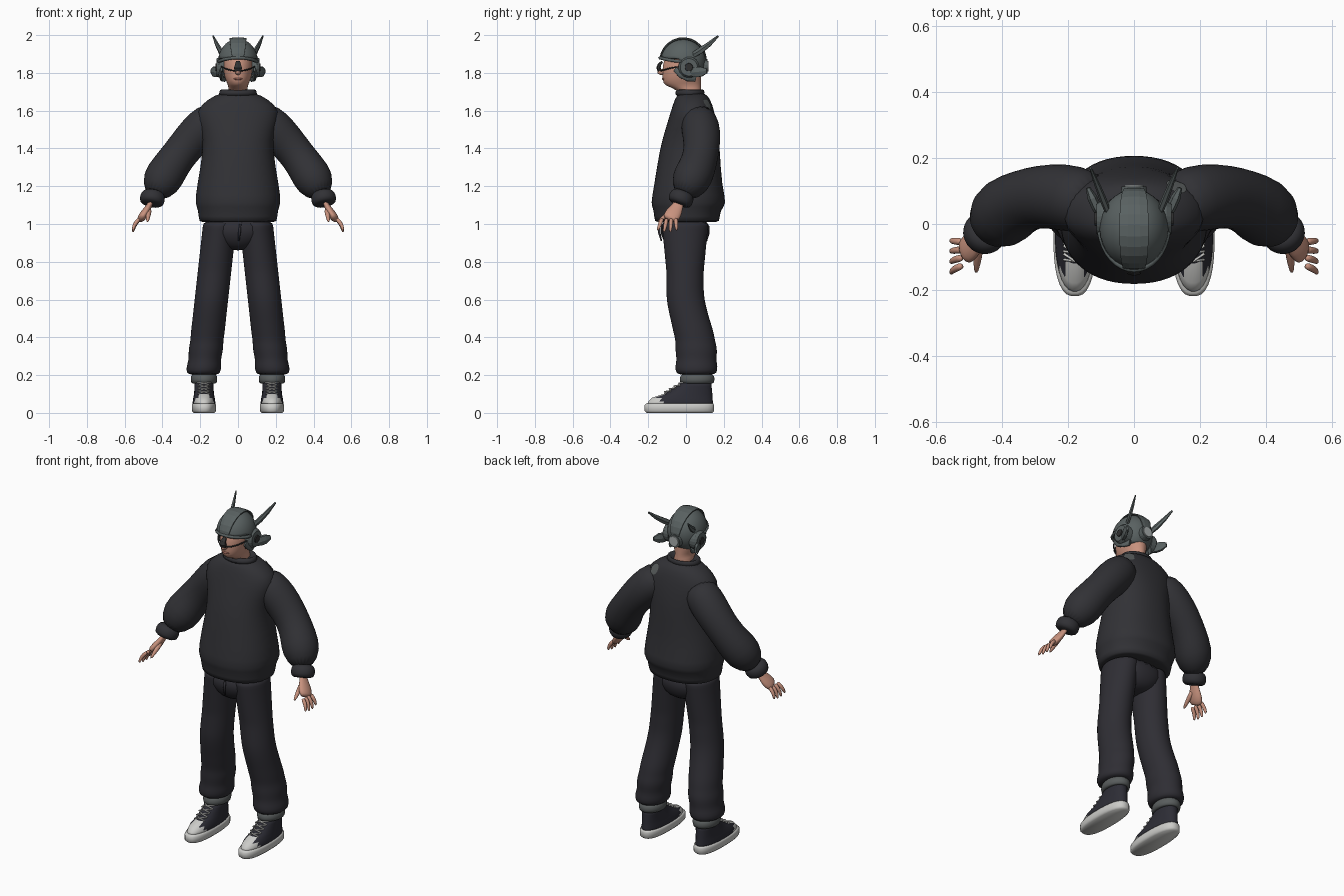
import bpy, bmesh, math
from mathutils import Vector

default_cube = bpy.data.objects.get("Cube")
if default_cube:
    bpy.data.objects.remove(default_cube)


def material(name, red, green, blue):
    mat = bpy.data.materials.new(name)
    mat.use_nodes = True
    mat.diffuse_color = (red, green, blue, 1)
    mat.node_tree.nodes["Principled BSDF"].inputs["Base Color"].default_value = mat.diffuse_color
    return mat


KNIT = material("charcoal_knit", .031, .031, .036)
TROUSER = material("dark_trouser", .028, .027, .034)
SKIN = material("skin", .58, .29, .21)
SHELL = material("helmet_grey", .1, .12, .12)
TRIM = material("dark_trim", .03, .03, .03)
TURN_UP = material("turn_up_grey", .1, .11, .11)
RUBBER = material("white_rubber", .6, .6, .58)
CANVAS = material("shoe_canvas", .026, .026, .036)
PORT = material("pale_port_grey", .4, .43, .43)
LIPS = material("lips", .42, .17, .13)


def finish(name, bm, materials, smooth=True, subdivide=False):
    bmesh.ops.recalc_face_normals(bm, faces=bm.faces)
    mesh = bpy.data.meshes.new(name)
    bm.to_mesh(mesh)
    bm.free()
    for mat in materials:
        mesh.materials.append(mat)
    for polygon in mesh.polygons:
        polygon.use_smooth = smooth
    part = bpy.data.objects.new(name, mesh)
    bpy.context.collection.objects.link(part)
    if subdivide:
        modifier = part.modifiers.new("rounding", "SUBSURF")
        modifier.levels = modifier.render_levels = 1
    return part


def power(value, exponent):
    return math.copysign(abs(value) ** exponent, value)


def bridge(rings, sides=24, squareness=1.0):
    """Join rings given as (centre, axis, axis) and cap both ends."""
    bm = bmesh.new()
    loops = []
    for centre, across, along in rings:
        angles = [math.tau * (i + .5) / sides for i in range(sides)]
        loops.append([bm.verts.new(centre + across * power(math.cos(a), squareness)
                                   + along * power(math.sin(a), squareness)) for a in angles])
    for lower, upper in zip(loops, loops[1:]):
        for i in range(sides):
            j = (i + 1) % sides
            bm.faces.new((lower[i], lower[j], upper[j], upper[i]))
    bm.faces.new(loops[0])
    bm.faces.new(loops[-1])
    return bm


def ring(z, wide, front, back, x=0):
    """Level ring from its half width and its front and back limits."""
    return (Vector((x, (front + back) / 2, z)), Vector((wide, 0, 0)),
            Vector((0, (back - front) / 2, 0)))


def tube(name, mat, points, radii, flat=1.0, axis=(0, 1, 0), sides=12, smooth=True, subdivide=False):
    """Sweep along points; flat thins it across the given axis."""
    rings = []
    for i, (point, radius) in enumerate(zip(points, radii)):
        forward = points[min(i + 1, len(points) - 1)] - points[max(i - 1, 0)]
        forward.normalize()
        across = Vector(axis)
        across = (across - forward * across.dot(forward)).normalized()
        rings.append((point, across * radius, forward.cross(across) * radius * flat))
    return finish(name, bridge(rings, sides), [mat], smooth, subdivide)


def limb(name, mat, start, end, radii, bow=(0, 0, 0), **options):
    """Tube with evenly spaced radii from start to end, bowed at the middle."""
    steps = [i / (len(radii) - 1) for i in range(len(radii))]
    points = [start.lerp(end, t) + Vector(bow) * math.sin(math.pi * t) for t in steps]
    return tube(name, mat, points, radii, **options)


# Sweater body with gathered hem, and collar
torso = finish("sweater_body", bridge([
    ring(z=1.02, wide=.18, front=-.14, back=.15),
    ring(z=1, wide=.21, front=-.17, back=.18),
    ring(z=1.08, wide=.21, front=-.17, back=.18),
    ring(z=1.1, wide=.23, front=-.19, back=.22),
    ring(z=1.2, wide=.22, front=-.17, back=.19),
    ring(z=1.4, wide=.18, front=-.14, back=.18),
    ring(z=1.5, wide=.2, front=-.11, back=.17),
    ring(z=1.6, wide=.23, front=-.08, back=.15),
    ring(z=1.66, wide=.16, front=-.06, back=.13),
    ring(z=1.7, wide=.09, front=-.04, back=.1)], 28, .9), [KNIT], subdivide=True)
finish("sweater_collar", bridge([
    ring(z=1.67, wide=.11, front=-.06, back=.1),
    ring(z=1.7, wide=.1, front=-.06, back=.1),
    ring(z=1.72, wide=.09, front=-.04, back=.09),
    ring(z=1.69, wide=.07, front=-.03, back=.08)]), [KNIT], subdivide=True)

for sign, side in ((1, "left_"), (-1, "right_")):
    def place(x, y, z):
        return Vector((sign * x, y, z))

    # Sleeve and its cuff
    shoulder, wrist, cuff_end = place(.11, .06, 1.59), place(.45, -.02, 1.15), place(.46, -.04, 1.1)
    sleeve = limb(side + "sleeve", KNIT, shoulder, wrist,
                  (.085, .105, .1, .094, .1, .11, .055),
                  bow=(sign * .03, .06, 0), sides=20, subdivide=True)
    if sign > 0:
        left_sleeve = sleeve
    limb(side + "sleeve_cuff", KNIT, wrist.lerp(cuff_end, -.5), cuff_end,
         (.05, .068, .068, .06), sides=16, subdivide=True)

    # Hand: palm, four fingers by rule, thumb
    knuckle = place(.52, -.09, 1.02)
    limb(side + "palm", SKIN, cuff_end.lerp(wrist, .5), knuckle, (.028, .03, .044, .046, .04),
         bow=(0, 0, -.006), flat=.5, subdivide=True)
    for finger in range(4):
        spread = (finger - 1.5) * .024
        root = knuckle + Vector((0, spread, .01))
        tip = root + Vector((sign * .036, spread * .4 - .01, abs(spread) * .4 - .08))
        limb(f"{side}finger_{finger + 1}", SKIN, root, tip, (.012, .012, .01, .006),
             bow=(sign * .01, 0, 0), sides=8, subdivide=True)
    limb(side + "thumb", SKIN, place(.47, -.06, 1.08), place(.48, -.15, 1.01),
         (.016, .015, .012, .006), axis=(1, 0, 0), sides=8, subdivide=True)

    # Trouser leg: drifts outward and back, with folds above the ankle
    rings = [ring(z=.2, wide=.07, front=-.03, back=.14, x=sign * .18)]
    top, bottom, count = 1.02, .21, 24
    for i in range(count + 1):
        up = i / count
        z = bottom + (top - bottom) * up
        shift = min(max((.65 - z) * 3, 0), 1)
        middle = .06 * shift * shift * (3 - 2 * shift) - .005
        fold = .006 * math.sin(i * 2.1) * max(0, 1 - up * 3)
        depth = .1 + .01 * shift + .1 * max(0, z - .75) + fold
        rings.append(ring(z, .09 + fold, middle - depth, middle + depth, sign * (.184 - .09 * up)))
    finish(side + "trouser_leg", bridge(rings, 20), [TROUSER], subdivide=True)

    # Turned-up cuff
    ankle = sign * .18
    finish(side + "turn_up", bridge([
        ring(z=.16, wide=.05, front=-.01, back=.13, x=ankle),
        ring(z=.15, wide=.07, front=-.035, back=.15, x=ankle),
        ring(z=.2, wide=.073, front=-.035, back=.155, x=ankle),
        ring(z=.21, wide=.055, front=-.01, back=.13, x=ankle)]), [TURN_UP], subdivide=True)

    # Shoe: rubber sole, canvas upper with pale toe cap, crossed laces
    finish(side + "sole", bridge([
        ring(z=0, wide=.056, front=-.21, back=.14, x=ankle),
        ring(z=.01, wide=.065, front=-.22, back=.15, x=ankle),
        ring(z=.04, wide=.065, front=-.22, back=.15, x=ankle),
        ring(z=.05, wide=.06, front=-.21, back=.145, x=ankle)], 32, .8), [RUBBER])
    upper = bridge([
        ring(z=.04, wide=.06, front=-.21, back=.143, x=ankle),
        ring(z=.06, wide=.06, front=-.2, back=.143, x=ankle),
        ring(z=.08, wide=.057, front=-.18, back=.14, x=ankle),
        ring(z=.1, wide=.053, front=-.12, back=.14, x=ankle),
        ring(z=.14, wide=.05, front=-.05, back=.136, x=ankle),
        ring(z=.17, wide=.05, front=-.02, back=.135, x=ankle)], 32, .9)
    for face in upper.faces:
        face.material_index = int(face.calc_center_median().y < -.13)
    finish(side + "shoe_upper", upper, [CANVAS, RUBBER])
    for row in range(4):
        for lean in (-1, 1):
            start = Vector((ankle - lean * .034, row * .025 - .108, row * .015 + .1))
            end = start + Vector((lean * .068, .018, .016))
            limb(f"{side}lace_{row + 1}_{'out' if lean > 0 else 'in'}", RUBBER, start, end,
                 (.004, .004, .004), bow=(0, -.014, .004), axis=(0, 0, 1), sides=6)

    # Helmet fittings: ear cup, hub, swept fin, cheek guard, antenna
    limb(side + "ear_cup", SHELL, place(.07, .015, 1.83), place(.114, .015, 1.83),
         (.056, .056, .056, .046), sides=20, smooth=False)
    limb(side + "ear_hub", TRIM, place(.1, .015, 1.83), place(.12, .015, 1.83),
         (.025, .02), sides=16, smooth=False)
    limb(side + "fin", SHELL, place(.1, .02, 1.8), place(.14, .11, 1.81),
         (.02, .03, .03, .014), flat=.5, axis=(0, 0, 1), sides=6, smooth=False)
    limb(side + "cheek_guard", SHELL, place(.088, -.06, 1.82), place(.07, .05, 1.77),
         (.012, .024, .024, .018), bow=(sign * .01, 0, -.01), flat=.5, axis=(0, 0, 1), smooth=False)
    limb(side + "antenna", SHELL, place(.076, .03, 1.89), place(.132, .17, 1.995),
         (.016, .018, .014, .006), bow=(0, 0, -.008), flat=.6, axis=(0, 0, 1), sides=6, smooth=False)

# Trouser seat and fly
finish("trouser_seat", bridge([
    ring(z=.86, wide=.03, front=-.06, back=.05),
    ring(z=.88, wide=.1, front=-.1, back=.1),
    ring(z=.94, wide=.17, front=-.14, back=.13),
    ring(z=1.04, wide=.185, front=-.14, back=.13)], squareness=.9), [TROUSER], subdivide=True)
limb("fly_fold", TROUSER, Vector((.012, -.142, 1)), Vector((.004, -.13, .91)), (.006, .007, .004),
     bow=(0, -.006, 0), axis=(1, 0, 0))

# Neck and head
finish("head", bridge([
    ring(z=1.64, wide=.056, front=-.03, back=.085),
    ring(z=1.71, wide=.052, front=-.03, back=.08),
    ring(z=1.73, wide=.05, front=-.115, back=.08),
    ring(z=1.76, wide=.066, front=-.125, back=.08),
    ring(z=1.8, wide=.076, front=-.125, back=.08),
    ring(z=1.87, wide=.08, front=-.125, back=.08),
    ring(z=1.95, wide=.05, front=-.06, back=.05)]), [SKIN], subdivide=True)


def ellipsoid(name, mat, centre, size, keep=lambda point: True):
    bm = bmesh.new()
    bmesh.ops.create_uvsphere(bm, u_segments=32, v_segments=24, radius=1)
    bmesh.ops.scale(bm, vec=size, verts=bm.verts)
    bmesh.ops.translate(bm, vec=centre, verts=bm.verts)
    dropped = [face for face in bm.faces if not keep(face.calc_center_median())]
    bmesh.ops.delete(bm, geom=dropped, context="FACES")
    return finish(name, bm, [mat])


ellipsoid("nose", SKIN, (0, -.128, 1.805), (.015, .024, .016))
ellipsoid("lips", LIPS, (0, -.12, 1.768), (.023, .008, .006))
limb("nose_guard", TRIM, Vector((0, -.126, 1.86)), Vector((0, -.14, 1.81)), (.012, .018, .024, .02),
     bow=(0, -.012, 0), flat=.5, axis=(1, 0, 0), sides=6, smooth=False)

# Helmet shell with an open face, and a raised crest over the crown
crown = Vector((0, -.015, 1.86))
shell = ellipsoid("helmet_shell", SHELL, crown, (.105, .12, .12),
                  lambda p: p.z > 1.77 and (p.z > 1.875 or p.y > -.035))
shell.modifiers.new("thickness", "SOLIDIFY").thickness = .008
sweep = [math.radians(angle) for angle in range(5, 190, 15)]
tube("helmet_crest", SHELL,
     [crown + Vector((0, -math.cos(a), math.sin(a))) * .122 for a in sweep],
     [.022 + .026 * math.sin(a) ** .5 if a < math.pi else .022 for a in sweep],
     flat=.15, axis=(1, 0, 0), sides=8, smooth=False)


def face_band(name, mat, z, rise, wide, deep, radius):
    """Thin rim wrapped round the face, rising towards the sides."""
    turns = [math.radians(angle) for angle in range(-80, 81, 10)]
    points = [Vector((wide * math.sin(a), -deep * math.cos(a), z + rise * math.sin(a) ** 2))
              for a in turns]
    tube(name, mat, points, [radius] * len(points), axis=(0, 0, 1), sides=6)


face_band("visor_rim", TRIM, z=1.81, rise=.024, wide=.092, deep=.134, radius=.004)
face_band("brow_ridge", SHELL, z=1.88, rise=-.02, wide=.104, deep=.138, radius=.009)

# Round port at the back of the helmet
limb("rear_port_ring", SHELL, Vector((0, .08, 1.835)), Vector((0, .114, 1.835)), (.042, .038),
     axis=(1, 0, 0), sides=20, smooth=False)
limb("rear_port_disc", PORT, Vector((0, .11, 1.835)), Vector((0, .118, 1.835)), (.03, .028),
     axis=(1, 0, 0), sides=20, smooth=False)

# Round patch laid over the back of the left shoulder
bpy.context.view_layer.update()
depsgraph = bpy.context.evaluated_depsgraph_get()
outward = Vector((.2, 1, 1)).normalized()
patch = bmesh.new()
bmesh.ops.create_circle(patch, cap_ends=True, cap_tris=True, segments=16, radius=.032)
for vert in patch.verts:
    vert.co = Vector((.13, .12, 1.64)) + outward.to_track_quat("Z", "Y") @ vert.co + outward * .2
    casts = [part.evaluated_get(depsgraph).ray_cast(vert.co, -outward) for part in (torso, left_sleeve)]
    vert.co = max((cast[1] for cast in casts if cast[0]), key=outward.dot) + outward * .005
finish("shoulder_patch", patch, [TURN_UP])
